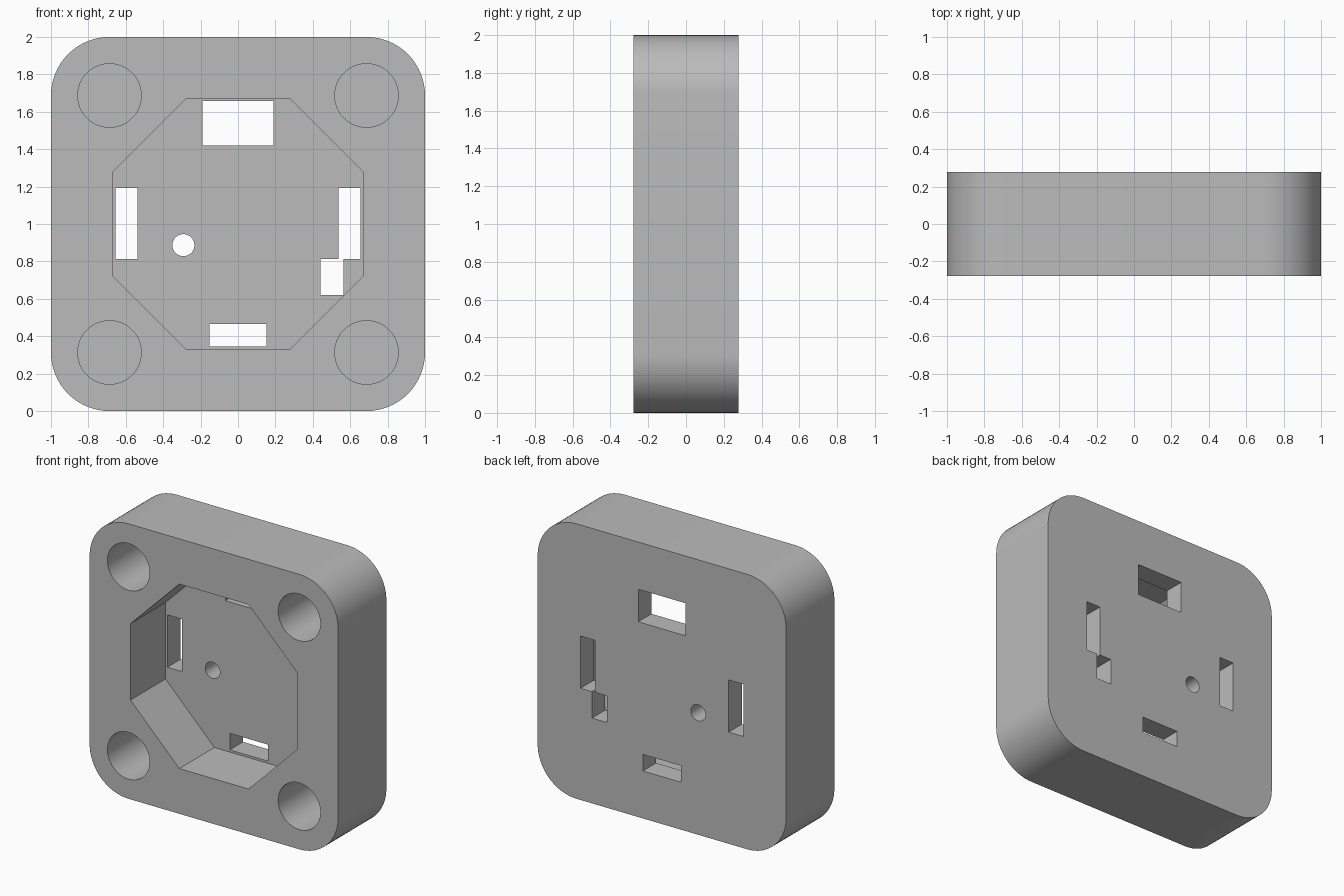
import bpy, bmesh
from math import pi, cos, sin, radians
from mathutils import Vector

if "Cube" in bpy.data.objects:
    bpy.data.objects.remove(bpy.data.objects["Cube"], do_unlink=True)

FRONT, BACK, FLOOR = -0.277, 0.277, 0.125
MID = 0.687          # offset of corner centres from the block's middle

grey = bpy.data.materials.new("plain grey")
grey.use_nodes = True
colour = (0.5, 0.5, 0.5, 1)
grey.diffuse_color = colour
grey.node_tree.nodes["Principled BSDF"].inputs["Base Color"].default_value = colour


def prism(name, outline, y0, y1):
    """Extrude an (x, z) outline from y0 to y1."""
    bm = bmesh.new()
    face = bm.faces.new([bm.verts.new((x, y0, z)) for x, z in outline])
    new = bmesh.ops.extrude_face_region(bm, geom=[face])["geom"]
    verts = [v for v in new if isinstance(v, bmesh.types.BMVert)]
    bmesh.ops.translate(bm, vec=Vector((0, y1 - y0, 0)), verts=verts)
    bmesh.ops.recalc_face_normals(bm, faces=bm.faces)
    mesh = bpy.data.meshes.new(name)
    bm.to_mesh(mesh)
    bm.free()
    mesh.materials.append(grey)
    obj = bpy.data.objects.new(name, mesh)
    bpy.context.collection.objects.link(obj)
    return obj


def arc(cx, cz, r, start, sweep, steps):
    return [(cx + r * cos(start + sweep * i / steps),
             cz + r * sin(start + sweep * i / steps)) for i in range(steps)]


def rect(x0, x1, z0, z1):
    return [(x0, z0), (x1, z0), (x1, z1), (x0, z1)]


# Block with rounded corners
outline = []
for i, (sx, sz) in enumerate([(1, 1), (-1, 1), (-1, -1), (1, -1)]):
    corner = arc(sx * MID, 1 + sz * MID, 1 - MID, i * pi / 2, pi / 2, 16)
    end = (i + 1) * pi / 2
    corner.append((sx * MID + (1 - MID) * cos(end), 1 + sz * MID + (1 - MID) * sin(end)))
    outline += corner
block = prism("socket_block", outline, FRONT, BACK)

# Octagonal pocket and blind corner holes
cutters = [prism("pocket_cutter", arc(0, 1, 0.671 / cos(pi / 8), pi / 8, 2 * pi, 8),
                 FRONT - 0.1, FLOOR)]
for sx in (-1, 1):
    for sz in (-1, 1):
        cutters.append(prism("corner_hole_cutter",
                             arc(sx * MID, 1 + sz * MID, 0.17, 0, 2 * pi, 48),
                             FRONT - 0.1, FLOOR))

# Windows and pin hole through the pocket floor
windows = [rect(-0.19, 0.19, 1.42, 1.657),
           rect(-0.153, 0.153, 0.345, 0.465),
           rect(-0.655, -0.537, 0.812, 1.192),
           rect(0.537, 0.655, 0.812, 1.192),
           rect(0.44, 0.563, 0.62, 0.814),
           arc(-0.292, 0.887, 0.059, 0, 2 * pi, 32)]
cutters += [prism("floor_cutter", w, FLOOR - 0.05, BACK + 0.1) for w in windows]

# Cut, then drop the cutters
for cutter in cutters:
    cutter.hide_render = True
    mod = block.modifiers.new(cutter.name, "BOOLEAN")
    mod.operation = "DIFFERENCE"
    mod.solver = "EXACT"
    mod.object = cutter
bpy.ops.object.select_all(action="DESELECT")
block.select_set(True)
bpy.context.view_layer.objects.active = block
for mod in list(block.modifiers):
    bpy.ops.object.modifier_apply(modifier=mod.name)
for cutter in cutters:
    bpy.data.objects.remove(cutter, do_unlink=True)

# Smooth round walls, crisp edges
bpy.ops.object.shade_smooth_by_angle(angle=radians(30))
